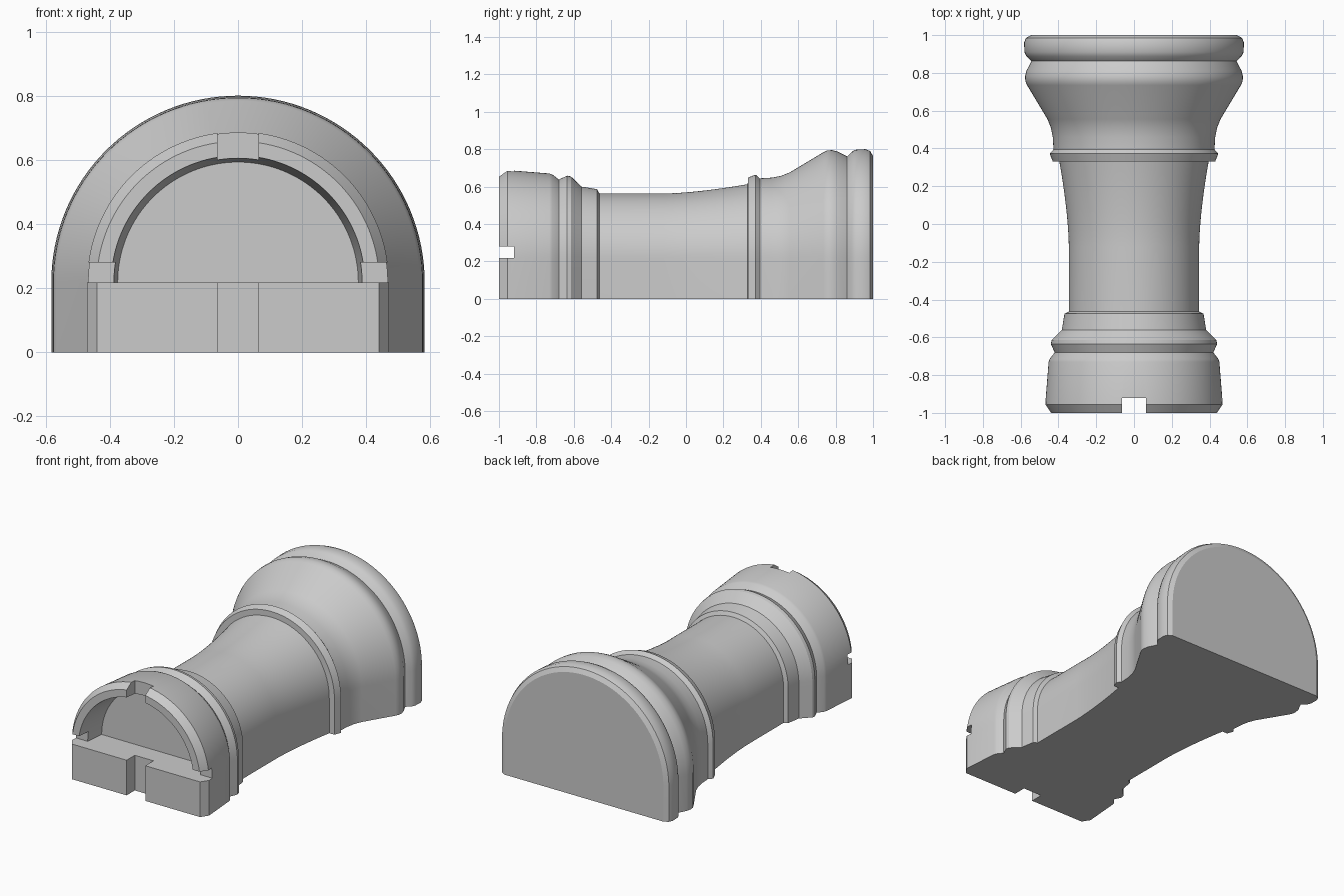
import bpy, bmesh, math

if "Cube" in bpy.data.objects:
    bpy.data.objects.remove(bpy.data.objects["Cube"], do_unlink=True)

SLAB = 0.218   # height of the straight-sided lower part
SEGS = 64

stone = bpy.data.materials.new("light_grey")
stone.use_nodes = True
grey = (0.6, 0.6, 0.6, 1)
stone.diffuse_color = grey
stone.node_tree.nodes["Principled BSDF"].inputs["Base Color"].default_value = grey


def arch_solid(name, profile, floor, drop):
    """Sweep a half-round arch along y; profile holds (y, radius)."""
    bm = bmesh.new()
    rings = []
    for y, r in profile:
        pts = [(r * math.cos(math.pi * i / SEGS), floor + r * math.sin(math.pi * i / SEGS))
               for i in range(SEGS + 1)]
        if drop:
            pts = [(r, 0)] + pts + [(-r, 0)]
        rings.append([bm.verts.new((x, y, z)) for x, z in pts])
    n = len(rings[0])
    for a, b in zip(rings, rings[1:]):
        for i in range(n):
            j = (i + 1) % n
            bm.faces.new((a[i], a[j], b[j], b[i]))
    bm.faces.new(rings[0])
    bm.faces.new(rings[-1])
    bmesh.ops.recalc_face_normals(bm, faces=bm.faces)
    return finish(bm, name)


def box(name, lo, hi):
    bm = bmesh.new()
    bmesh.ops.create_cube(bm, size=1)
    for v in bm.verts:
        v.co = [(a + b) / 2 + c * (b - a) for a, b, c in zip(lo, hi, v.co)]
    return finish(bm, name)


def finish(bm, name):
    mesh = bpy.data.meshes.new(name)
    bm.to_mesh(mesh)
    bm.free()
    mesh.materials.append(stone)
    ob = bpy.data.objects.new(name, mesh)
    bpy.context.collection.objects.link(ob)
    return ob


# Half tower outline: battlement, collar, shaft, ring, flared foot
crown = [(-1, 0.44), (-0.955, 0.47), (-0.73, 0.452), (-0.715, 0.447), (-0.68, 0.42),
         (-0.635, 0.44), (-0.615, 0.436), (-0.56, 0.382), (-0.475, 0.368), (-0.463, 0.345)]
shaft = [(-0.12 + 0.45 * t / 10, 0.345 + 0.05 * (t / 10) ** 1.6) for t in range(11)]
ring = [(0.331, 0.43), (0.372, 0.446), (0.395, 0.426)]
foot = [(0.46, 0.43), (0.51, 0.44), (0.555, 0.458), (0.735, 0.566), (0.755, 0.575),
        (0.78, 0.577), (0.81, 0.57), (0.862, 0.543), (0.888, 0.57), (0.91, 0.58),
        (0.96, 0.582), (0.985, 0.572), (1, 0.545)]
tower = arch_solid("half_tower", crown + shaft + ring + foot, SLAB, True)

# Hollow in the crown and the slots between its battlements
cutters = [
    arch_solid("crown_hollow", [(-1.02, 0.397), (-0.8, 0.375)], SLAB, False),
    box("side_slots", (-0.6, -1.1, SLAB), (0.6, -0.92, 0.28)),
    box("centre_slot", (-0.064, -1.1, -0.1), (0.064, -0.92, 0.9)),
]
for c in cutters:
    mod = tower.modifiers.new(c.name, 'BOOLEAN')
    mod.operation = 'DIFFERENCE'
    mod.solver = 'EXACT'
    mod.object = c

bpy.ops.object.select_all(action='DESELECT')
tower.select_set(True)
bpy.context.view_layer.objects.active = tower
for c in cutters:
    bpy.ops.object.modifier_apply(modifier=c.name)
for c in cutters:
    bpy.data.objects.remove(c, do_unlink=True)
bpy.ops.object.shade_smooth_by_angle(angle=math.radians(25))
